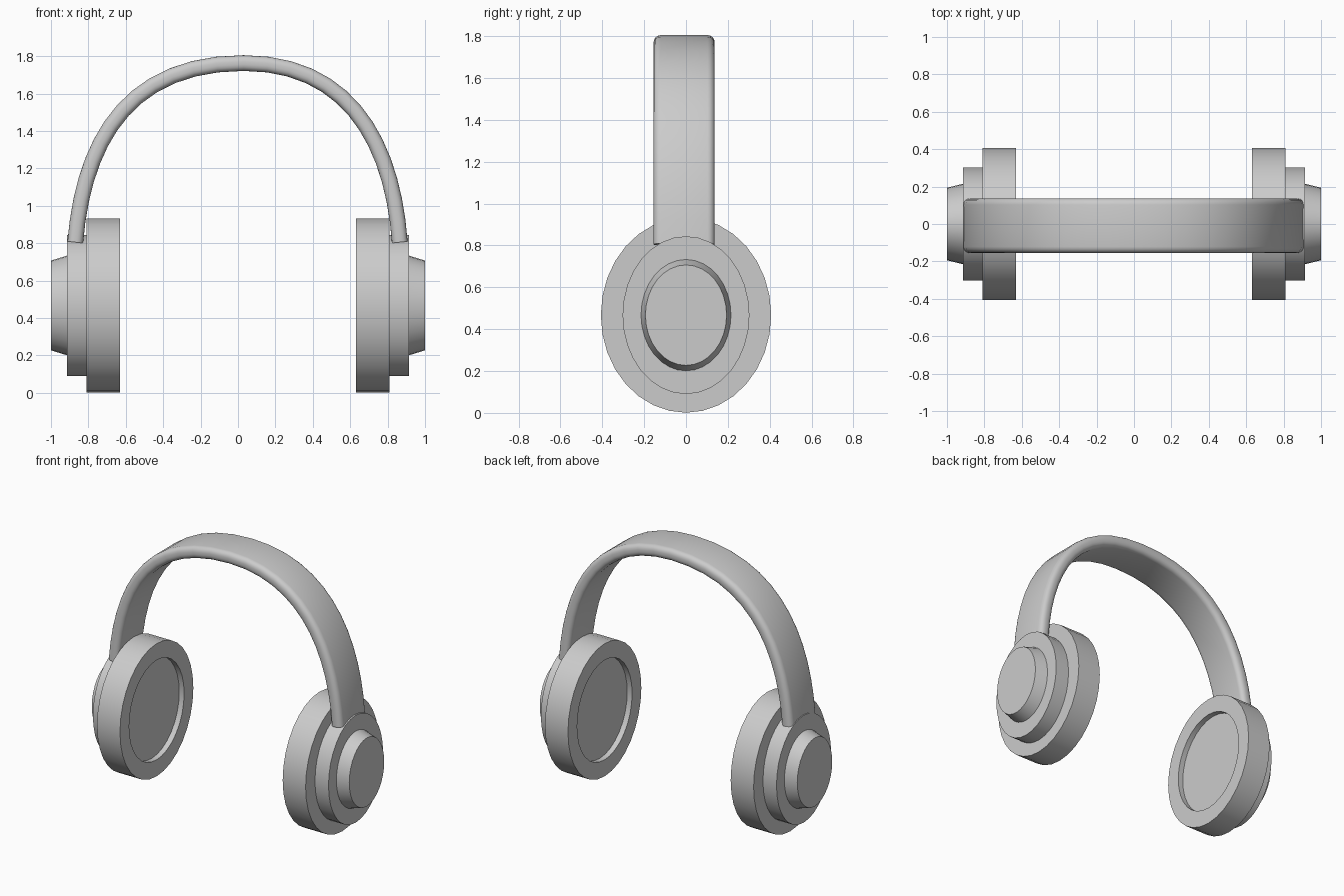
import bpy, bmesh, math
from mathutils import Vector
from mathutils.geometry import interpolate_bezier

if "Cube" in bpy.data.objects:
    bpy.data.objects.remove(bpy.data.objects["Cube"])

SIDES = 32
CUP_Z = 0.467


def finish(bm, name):
    bmesh.ops.recalc_face_normals(bm, faces=bm.faces)
    mesh = bpy.data.meshes.new(name)
    bm.to_mesh(mesh)
    bm.free()
    ob = bpy.data.objects.new(name, mesh)
    bpy.context.collection.objects.link(ob)
    bpy.ops.object.select_all(action='DESELECT')
    ob.select_set(True)
    bpy.context.view_layer.objects.active = ob
    bpy.ops.object.shade_smooth_by_angle(angle=math.radians(35))
    return ob


def loft(name, rings):
    """Skin a list of closed rings and cap both ends."""
    bm = bmesh.new()
    loops = [[bm.verts.new(p) for p in ring] for ring in rings]
    n = len(loops[0])
    for a, b in zip(loops, loops[1:]):
        for i in range(n):
            j = (i + 1) % n
            bm.faces.new((a[i], a[j], b[j], b[i]))
    bm.faces.new(loops[0])
    bm.faces.new(loops[-1])
    return finish(bm, name)


def oval(x, ry, rz):
    return [(x, ry * math.cos(2 * math.pi * i / SIDES),
             CUP_Z + rz * math.sin(2 * math.pi * i / SIDES)) for i in range(SIDES)]


# Ear cups: stacked ovals as (x, y radius, z radius), built on both sides
cup_parts = {
    "ear_cushion": [(0.67, 0.305, 0.35), (0.632, 0.305, 0.35),
                    (0.632, 0.407, 0.466), (0.81, 0.407, 0.466)],
    "ear_housing": [(0.81, 0.303, 0.377), (0.915, 0.303, 0.377)],
    "ear_cap": [(0.915, 0.215, 0.266), (1.0, 0.194, 0.24)],
}
for side, sign in (("left", -1), ("right", 1)):
    for part, profile in cup_parts.items():
        loft(f"{part}_{side}", [oval(sign * x, ry, rz) for x, ry, rz in profile])

# Headband: rounded strap section swept along a slightly uneven arch
HALF_T, HALF_W, R, Y_MID = 0.042, 0.146, 0.034, -0.009
section = []
for k, (su, sv) in enumerate(((1, 1), (-1, 1), (-1, -1), (1, -1))):
    for s in range(5):
        a = math.radians(90 * k + 22.5 * s)
        section.append((su * (HALF_T - R) + R * math.cos(a),
                        sv * (HALF_W - R) + R * math.sin(a)))


def v(x, z):
    return Vector((x, 0, z))


apex = v(0.03, 1.763)
path = interpolate_bezier(v(-0.87, 0.805), v(-0.83, 1.30), v(-0.62, 1.763), apex, 14)
path += interpolate_bezier(apex, v(0.618, 1.763), v(0.83, 1.30), v(0.865, 0.805), 14)[1:]
rings = []
for i, p in enumerate(path):
    t = (path[min(i + 1, len(path) - 1)] - path[max(i - 1, 0)]).normalized()
    out = Vector((-t.z, 0, t.x))
    rings.append([p + out * u + Vector((0, Y_MID + w, 0)) for u, w in section])
loft("headband", rings)
